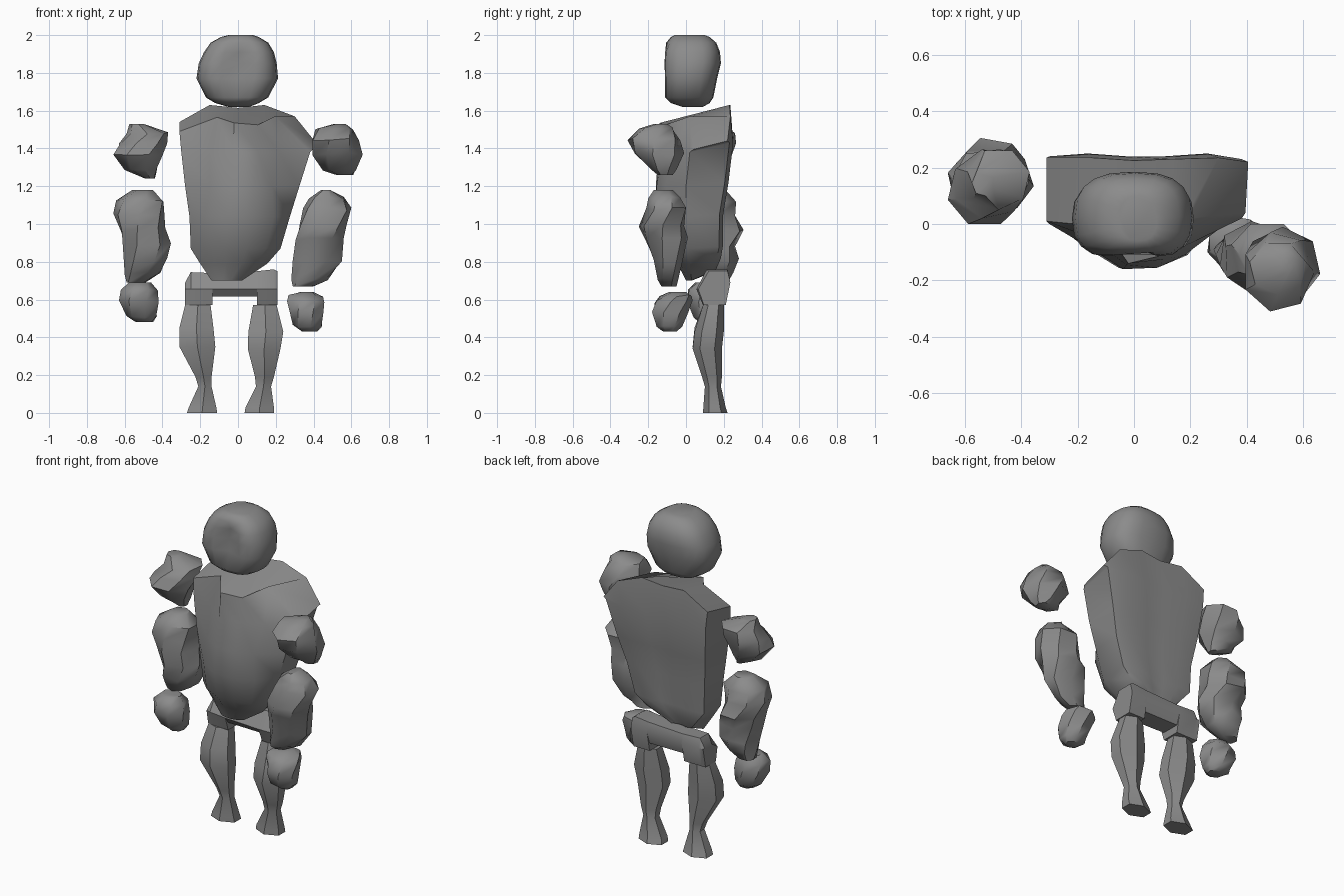
import bpy, math, random

grey = bpy.data.materials.new("stone_grey")
grey.diffuse_color = (0.26, 0.26, 0.26, 1)


def make(name, verts, faces, angle=35):
    mesh = bpy.data.meshes.new(name)
    mesh.from_pydata(verts, [], faces)
    mesh.validate()
    ob = bpy.data.objects.new(name, mesh)
    bpy.context.collection.objects.link(ob)
    mesh.materials.append(grey)
    bpy.ops.object.select_all(action='DESELECT')
    ob.select_set(True)
    bpy.context.view_layer.objects.active = ob
    bpy.ops.object.mode_set(mode='EDIT')
    bpy.ops.mesh.select_all(action='SELECT')
    bpy.ops.mesh.normals_make_consistent(inside=False)
    bpy.ops.object.mode_set(mode='OBJECT')
    bpy.ops.object.shade_smooth_by_angle(angle=math.radians(angle))
    return ob


def skin(rings):
    """Quads between successive rings of equal length."""
    n = len(rings[0])
    verts = [v for r in rings for v in r]
    faces = [(k * n + i, k * n + (i + 1) % n, (k + 1) * n + (i + 1) % n, (k + 1) * n + i)
             for k in range(len(rings) - 1) for i in range(n)]
    return verts, faces, n


def oval(z, x0, x1, y0, y1, n, phase, power=1.0):
    """Polygon scaled to fill the given box exactly."""
    pts = []
    for i in range(n):
        a = 2 * math.pi * (i + phase) / n - math.pi / 2
        c, s = math.cos(a), math.sin(a)
        pts.append((math.copysign(abs(c) ** power, c), math.copysign(abs(s) ** power, s)))
    lx, hx = min(p[0] for p in pts), max(p[0] for p in pts)
    ly, hy = min(p[1] for p in pts), max(p[1] for p in pts)
    return [(x0 + (x1 - x0) * (p[0] - lx) / (hx - lx),
             y0 + (y1 - y0) * (p[1] - ly) / (hy - ly), z) for p in pts]


def loft(name, boxes, n=6, phase=0.0, twist=0.0, power=1.0, jitter=0.0, angle=45):
    random.seed(len(name))
    rings = [oval(*b, n, phase + twist * k, power) for k, b in enumerate(boxes)]
    rings = [[(x, y, z + random.uniform(-jitter, jitter) * (0 < k < len(rings) - 1))
              for x, y, z in r] for k, r in enumerate(rings)]
    verts, faces, n = skin(rings)
    m = len(verts)
    faces += [tuple(range(n)), tuple(range(m - n, m))]
    return make(name, verts, faces, angle)


# Head: rounded boulder with a small dented face
head = loft("head", [
    (1.62, -.05, .06, -.02, .09), (1.64, -.12, .11, -.08, .125), (1.67, -.17, .16, -.11, .145),
    (1.77, -.22, .212, -.128, .165), (1.85, -.208, .205, -.132, .185), (1.91, -.18, .19, -.128, .18),
    (1.96, -.145, .16, -.105, .16), (1.99, -.09, .11, -.08, .125), (2.0, -.05, .08, -.06, .10)],
    n=20, power=.76, angle=45)
for v in head.data.vertices:
    if v.co.y < -.08 and -.12 < v.co.x < .10 and 1.75 < v.co.z < 1.93:
        v.co.y += .05 if abs(v.co.x) < .03 else .012

# Torso: six front and six back columns; ridged chest, flat back, lopsided shoulders
rings = [[(-.31, .01, 1.49), (-.11, -.01, 1.565), (-.02, -.14, 1.535), (.105, -.11, 1.525),
          (.195, .02, 1.57), (.395, .04, 1.395), (.405, .22, 1.44), (.30, .235, 1.57),
          (.14, .23, 1.63), (0, .225, 1.615), (-.15, .235, 1.63), (-.31, .235, 1.54)]]
high, low = (0, .22, .40, .60, .76, 1), (0, .15, .38, .62, .84, 1)
for zf, zb, xl, xr, fr, ys, back in (
        (1.38, 1.43, -.30, .382, high, (.0, -.05, -.145, -.125, -.06, .02), .25),
        (1.20, 1.22, -.28, .325, high, (.0, -.09, -.16, -.155, -.11, .0), .225),
        (1.04, 1.05, -.257, .275, low, (.0, -.08, -.155, -.155, -.11, .0), .197),
        (.87, .88, -.25, .225, low, (.02, -.05, -.105, -.105, -.08, .0), .195),
        (.79, .82, -.20, .155, low, (.025, -.01, -.045, -.045, -.03, .02), .185),
        (.70, .75, -.14, .02, low, (.03, .01, .0, .0, .01, .03), .155)):
    w = xr - xl
    rear = zip((1, .82, .6, .4, .2, 0), (-.02, 0, -.01, -.01, 0, -.01))
    rings.append([(xl + w * f, y, zf) for f, y in zip(fr, ys)] +
                 [(xl + w * f, back + d, zb) for f, d in rear])
verts, faces, n = skin(rings)
for base in (0, len(verts) - n):
    faces += [(base + i, base + i + 1, base + 10 - i, base + 11 - i) for i in range(5)]
make("torso", verts, faces, 42)

# Pelvis: bar with a hip block at each end, slightly thinner at the left end
rings = []
for x, top, low, fy in ((-.28, .69, .57, .04), (-.25, .745, .57, .03), (-.135, .74, .57, .015),
                        (-.135, .74, .617, .015), (.10, .75, .617, 0), (.10, .75, .57, 0),
                        (.19, .76, .57, 0), (.21, .75, .57, .01)):
    rings.append([(x, .11 + fy, top), (x, .22, top), (x, .235, .69),
                  (x, .21, low), (x, .09 + fy / 2, low), (x, .055 + fy, .655)])
verts, faces, n = skin(rings)
m = len(verts)
make("pelvis", verts, faces + [tuple(range(n)), tuple(range(m - n, m))], 35)

# Legs: six-sided, thick at the thigh, narrow at the ankle, flared foot
loft("left_leg", [(0, -.27, -.11, .09, .22), (.03, -.26, -.115, .092, .21), (.14, -.21, -.14, .10, .185),
                  (.19, -.225, -.14, .085, .19), (.35, -.31, -.12, .035, .19),
                  (.45, -.31, -.13, .045, .20), (.57, -.28, -.145, .09, .20)], angle=35)
loft("right_leg", [(0, .035, .19, .09, .22), (.03, .04, .19, .092, .21), (.14, .095, .175, .10, .185),
                   (.19, .09, .19, .085, .19), (.34, .052, .225, .035, .19),
                   (.43, .055, .24, .045, .20), (.57, .08, .205, .09, .20)], angle=35)

# Shoulder rocks
loft("right_shoulder", [(1.26, .52, .61, -.15, -.07), (1.29, .45, .625, -.19, -.05),
                        (1.37, .395, .66, -.27, -.01), (1.45, .395, .64, -.31, -.03),
                        (1.50, .41, .61, -.25, -.07), (1.53, .51, .57, -.17, -.10)],
     n=7, twist=.25, jitter=.01)
loft("left_shoulder", [(1.24, -.49, -.44, .10, .16), (1.29, -.60, -.43, .05, .20),
                       (1.36, -.66, -.40, .0, .24), (1.42, -.63, -.375, .02, .265),
                       (1.48, -.59, -.37, .05, .26), (1.53, -.575, -.50, .10, .19)],
     n=7, twist=.25, jitter=.01)

# Forearm rocks
loft("right_forearm", [(.67, .29, .40, -.13, -.05), (.71, .282, .475, -.15, -.04),
                       (.80, .29, .55, -.17, -.02), (.92, .305, .56, -.22, .01),
                       (.99, .325, .575, -.25, -.01), (1.08, .345, .60, -.21, .0),
                       (1.14, .375, .56, -.20, -.03), (1.18, .44, .49, -.17, -.07)],
     n=7, twist=.2, power=.95, jitter=.01)
loft("left_forearm", [(.69, -.59, -.49, .13, .22), (.74, -.60, -.41, .09, .25),
                      (.81, -.605, -.375, .05, .28), (.89, -.61, -.355, .05, .26),
                      (.97, -.62, -.385, .02, .305), (1.05, -.66, -.39, .03, .26),
                      (1.12, -.645, -.395, .04, .265), (1.18, -.56, -.45, .11, .21)],
     n=7, twist=.2, power=.9, jitter=.01)

# Hand rocks
loft("right_hand", [(.43, .34, .42, -.12, -.05), (.46, .29, .445, -.155, -.02), (.53, .275, .452, -.18, .01),
                    (.59, .26, .457, -.165, .035), (.62, .265, .45, -.14, .03), (.64, .33, .40, -.09, .0)],
     n=7, twist=.2, jitter=.006)
loft("left_hand", [(.48, -.54, -.45, .07, .15), (.51, -.59, -.43, .04, .18), (.59, -.63, -.42, .005, .195),
                   (.65, -.62, -.425, .01, .19), (.69, -.58, -.46, .05, .15)],
     n=7, twist=.2, jitter=.006)
